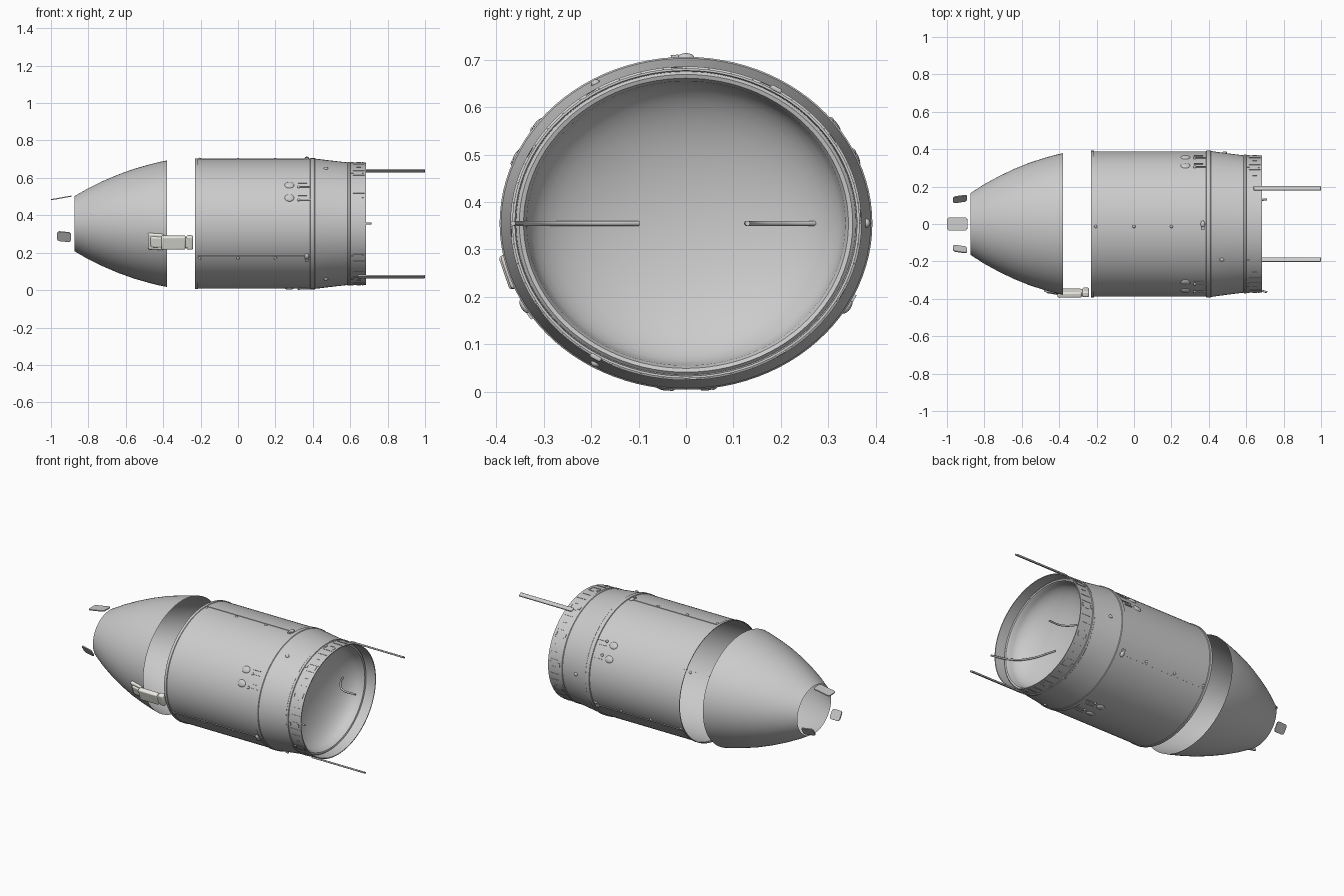
import bpy, bmesh, math
from mathutils import Vector, Matrix

if "Cube" in bpy.data.objects:
    bpy.data.objects.remove(bpy.data.objects["Cube"])

ZC, SY, SEG = 0.355, 1.12, 96      # axis height, sideways stretch, sides


def surf(x, deg, r):
    a = math.radians(deg)
    return Vector((x, SY * r * math.cos(a), ZC + r * math.sin(a)))


def frame(x, deg, r, pitch=0):
    # local axes: X along hull, Y around it, Z outward
    a = math.radians(deg)
    t = Vector((0, -SY * math.sin(a), math.cos(a))).normalized()
    X = Vector((1, 0, 0))
    n = t.cross(X)
    if n.dot(Vector((0, math.cos(a), math.sin(a)))) < 0:
        t, n = -t, -n
    m = Matrix((X, t, n)).transposed().to_4x4()
    return Matrix.Translation(surf(x, deg, r)) @ m @ Matrix.Rotation(math.radians(pitch), 4, 'Y')


def finish(bm, name, angle=35):
    me = bpy.data.meshes.new(name)
    bm.to_mesh(me)
    bm.free()
    for p in me.polygons:
        p.use_smooth = True
    me.set_sharp_from_angle(angle=math.radians(angle))
    ob = bpy.data.objects.new(name, me)
    bpy.context.collection.objects.link(ob)
    return ob


def revolve(name, profile):
    bm = bmesh.new()
    rows = []
    for x, r in profile:
        n = 1 if r == 0 else SEG
        rows.append([bm.verts.new(surf(x, 360 * j / SEG, r)) for j in range(n)])
    for a, b in zip(rows, rows[1:]):
        for j in range(SEG):
            k = (j + 1) % SEG
            if len(b) == 1:
                bm.faces.new((a[j], a[k], b[0]))
            else:
                bm.faces.new((a[j], a[k], b[k], b[j]))
    return finish(bm, name)


def box(bm, m, sx, sy, sz):
    bmesh.ops.create_cube(bm, size=1, matrix=m @ Matrix.Diagonal((sx, sy, sz, 1)))


def ball(bm, m, sx, sy, sz):
    bmesh.ops.create_uvsphere(bm, u_segments=20, v_segments=10, radius=1,
                              matrix=m @ Matrix.Diagonal((sx, sy, sz, 1)))


def tube(name, pts, radius, wide=None, mat=None):
    cu = bpy.data.curves.new(name, 'CURVE')
    cu.dimensions = '3D'
    cu.bevel_depth, cu.bevel_resolution, cu.use_fill_caps = radius, 3, True
    sp = cu.splines.new('BEZIER')
    sp.bezier_points.add(len(pts) - 1)
    for p, co in zip(sp.bezier_points, pts):
        p.co = co
        p.handle_left_type = p.handle_right_type = 'AUTO'
    ob = bpy.data.objects.new(name, cu)
    bpy.context.collection.objects.link(ob)
    return ob


def bevel(ob, width, segments=3):
    mod = ob.modifiers.new('bevel', 'BEVEL')
    mod.width, mod.segments = width, segments


# Open tapered nose shell
revolve('nose_shell', [(-.875, .147), (-.80, .190), (-.72, .229), (-.64, .263),
                       (-.56, .292), (-.48, .315), (-.42, .330), (-.38, .338)])

# Main barrel open at the front, with shoulder, aft ring and concave bulkhead
hull = [(-.23, .346), (-.23, .350), (-.215, .350), (-.213, .347), (.385, .347),
        (.387, .351), (.41, .351), (.413, .348), (.47, .341), (.53, .334), (.585, .328),
        (.588, .331), (.60, .331), (.602, .327), (.685, .327), (.685, .322), (.622, .320),
        (.628, .314), (.625, .306), (.612, .300)]
for i in range(1, 13):
    a = math.pi / 2 * i / 12
    hull.append((.612 - .145 * math.sin(a), 0 if i == 12 else .300 * math.cos(a)))
revolve('barrel_and_bulkhead', hull)

# Panel seams and their fasteners, every 120 degrees
bm = bmesh.new()
for d in (90, 210, 330):
    box(bm, frame(.085, d, .347), .60, .006, .006)
    for x in (-.205, .0, .2):
        ball(bm, frame(x, d + 2, .347), .008, .008, .006)
    ball(bm, frame(.368, d, .349), .012, .018, .010)
    box(bm, frame(.368, d + 3.5, .349), .018, .016, .014)
finish(bm, 'panel_seams')

# Paired round caps with thin rods behind
bm = bmesh.new()
for d in (30, 150, 270):
    for s in (-6.5, 6.5):
        ball(bm, frame(.275, d + s, .346), .026, .021, .009)
        box(bm, frame(.36, d + s + 2, .349), .055, .004, .007)
        box(bm, frame(.345, d + s - 2, .349), .05, .004, .007)
        ball(bm, frame(.325, d + s + 2, .348), .008, .008, .007)
finish(bm, 'attitude_caps')

# Raised slats and clips around the aft ring
bm = bmesh.new()
for i in range(48):
    d = i * 7.5
    box(bm, frame(.645, d, .327), .06 if i % 3 else .025, .003, .004)
    if i % 4 == 0:
        box(bm, frame(.61, d + 3, .328), .014, .02, .005)
        box(bm, frame(.668, d + 3, .327), .008, .024, .005)
finish(bm, 'aft_ring_slats')

# Small side nubs
bm = bmesh.new()
for x, d, r in ((.485, 0, .340), (.47, 120, .341), (.47, 240, .341)):
    ball(bm, frame(x, d, r), .012, .010, .008)
finish(bm, 'side_nubs')

# Two long flat pins projecting aft
for i, d in enumerate((59, 239)):
    bm = bmesh.new()
    box(bm, frame(.82, d, .330), .36, .026, .010)
    bevel(finish(bm, f'aft_pin_{i + 1}'), .004)

# Curved lines inside the bulkhead bowl
tube('bowl_line_1', [(.712, -.365, ZC), (.60, -.33, ZC), (.535, -.27, ZC), (.475, -.10, ZC)], .0055)
tube('bowl_line_2', [(.712, .13, ZC), (.625, .135, ZC), (.56, .20, ZC), (.52, .28, ZC)], .0055)

# Three loose petals in front of the nose opening
for i, (d, x, l, w, r) in enumerate(((90, -.945, .11, .07, .138), (210, -.93, .075, .06, .138),
                                     (330, -.93, .075, .06, .138))):
    bm = bmesh.new()
    box(bm, frame(x, d, r, -10), l, w, .006)
    edges = [e for e in bm.edges if e.calc_length() < .01]
    bmesh.ops.bevel(bm, geom=edges, offset=.014, segments=4, affect='EDGES', profile=.5)
    finish(bm, f'nose_petal_{i + 1}')

# Pale latch bridging nose and barrel
pale = bpy.data.materials.new('pale')
pale.diffuse_color = (.85, .84, .78, 1)
pale.use_nodes = True
pale.node_tree.nodes["Principled BSDF"].inputs["Base Color"].default_value = pale.diffuse_color
bm = bmesh.new()
box(bm, frame(-.44, 197, .325, -10), .085, .09, .020)
box(bm, frame(-.435, 197, .336, -10), .065, .06, .016)
box(bm, frame(-.345, 197, .345), .13, .075, .030)
box(bm, frame(-.285, 197, .343), .05, .06, .026)
box(bm, frame(-.258, 197, .341), .035, .075, .032)
latch = finish(bm, 'nose_latch')
latch.data.materials.append(pale)
bevel(latch, .010)
